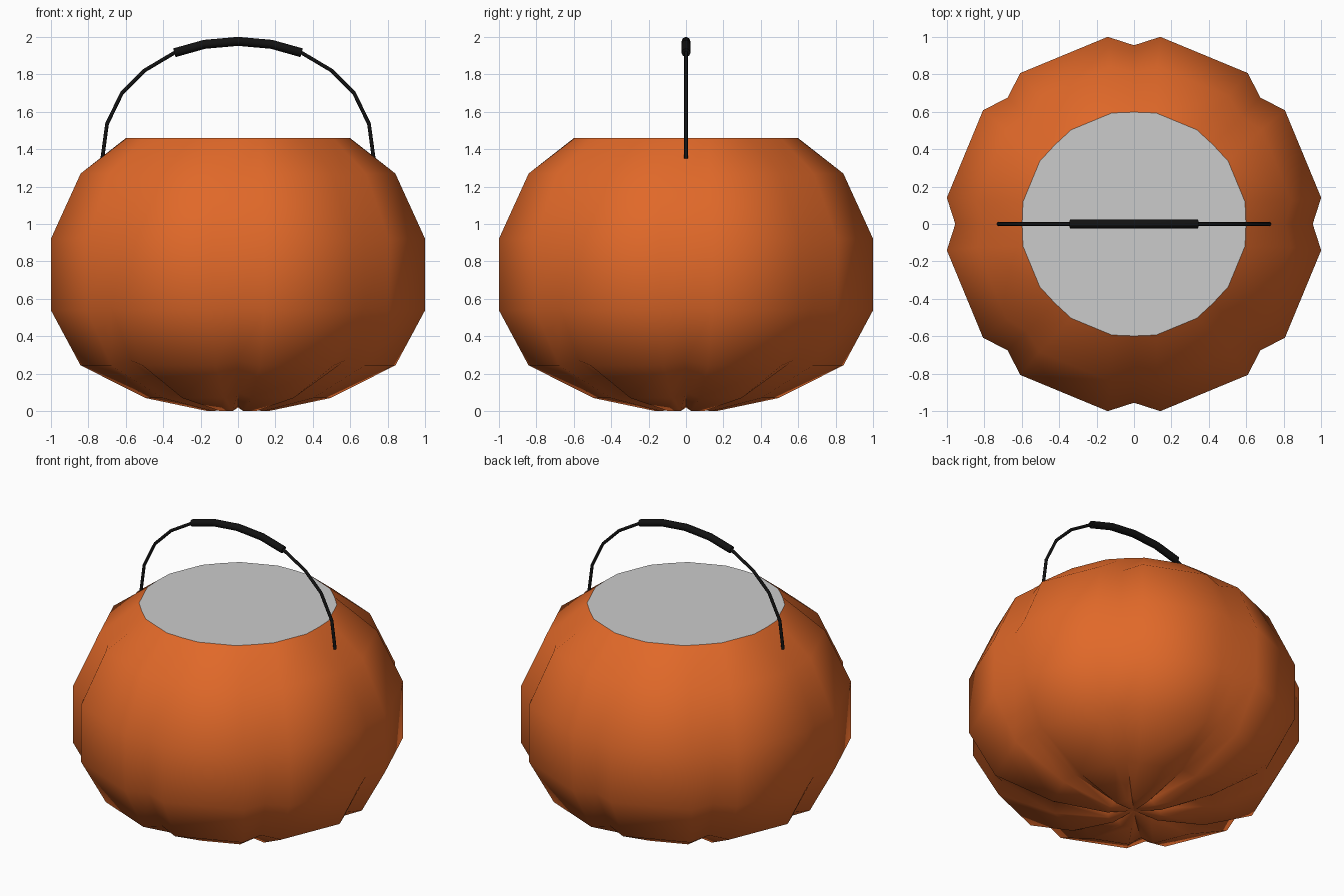
import bpy, bmesh
from math import sin, cos, radians

if "Cube" in bpy.data.objects:
    bpy.data.objects.remove(bpy.data.objects["Cube"])


def material(name, color):
    m = bpy.data.materials.new(name)
    m.diffuse_color = color
    m.use_nodes = True
    m.node_tree.nodes["Principled BSDF"].inputs["Base Color"].default_value = m.diffuse_color
    return m


def mesh_object(name, bm, mat=None):
    bmesh.ops.recalc_face_normals(bm, faces=bm.faces)
    me = bpy.data.meshes.new(name)
    bm.to_mesh(me)
    bm.free()
    ob = bpy.data.objects.new(name, me)
    bpy.context.collection.objects.link(ob)
    if mat:
        me.materials.append(mat)
    return ob


def smooth(ob, angle):
    bpy.ops.object.select_all(action='DESELECT')
    ob.select_set(True)
    bpy.context.view_layer.objects.active = ob
    if ob.type == 'CURVE':
        bpy.ops.object.convert(target='MESH')
    bpy.ops.object.shade_smooth_by_angle(angle=radians(angle))


def tube(name, points, radius, mat):
    cu = bpy.data.curves.new(name, 'CURVE')
    cu.dimensions = '3D'
    cu.bevel_depth = radius
    cu.bevel_resolution = 2
    cu.use_fill_caps = True
    sp = cu.splines.new('POLY')
    sp.points.add(len(points) - 1)
    for p, (x, z) in zip(sp.points, points):
        p.co = (x, 0, z, 1)
    cu.materials.append(mat)
    ob = bpy.data.objects.new(name, cu)
    bpy.context.collection.objects.link(ob)
    smooth(ob, 50)


orange = material("orange", (0.75, 0.14, 0.022, 1))
black = material("black", (0.006, 0.006, 0.006, 1))

# lobe profile: radius, z, angle of lobe edge from groove, groove radius, groove z
PROFILE = [
    (0.165, 0.0, 10, 0.155, 0.03),
    (0.50, 0.07, 8.5, 0.47, 0.10),
    (0.85, 0.245, 8, 0.81, 0.27),
    (1.01, 0.54, 8, 0.955, 0.55),
    (1.01, 0.92, 8, 0.955, 0.91),
    (0.85, 1.27, 8.5, 0.81, 1.25),
    (0.605, 1.46, 11.3, 0.598, 1.46),
]


def ring(r, z, a, gr, gz):
    pts = []
    for k in range(8):
        for ang, rad, h in ((0, gr, gz), (a, r, z), (45 - a, r, z)):
            t = radians(45 * k + ang)
            pts.append((rad * cos(t), rad * sin(t), h))
    return pts


# eight-lobed pumpkin body, open at the top
bm = bmesh.new()
rings = [[bm.verts.new(p) for p in ring(*row)] for row in PROFILE]
for lo, hi in zip(rings, rings[1:]):
    for i in range(24):
        j = (i + 1) % 24
        bm.faces.new((lo[i], lo[j], hi[j], hi[i]))
base = bm.verts.new((0, 0, 0.02))
for i in range(24):
    bm.faces.new((rings[0][(i + 1) % 24], rings[0][i], base))
smooth(mesh_object("pumpkin_body", bm, orange), 45)

# flat grey top
bm = bmesh.new()
face = bm.faces.new([bm.verts.new(p) for p in ring(*PROFILE[-1])])
mesh_object("top_disc", bm)

# wire handle and thicker grip
half = [(0.725, 1.35), (0.70, 1.535), (0.62, 1.70), (0.50, 1.82),
        (0.34, 1.915), (0.18, 1.96)]
arc = [(-x, z) for x, z in half] + [(0, 1.976)] + half[::-1]
tube("handle_wire", arc, 0.01, black)
tube("handle_grip", arc[4:-4], 0.024, black)
